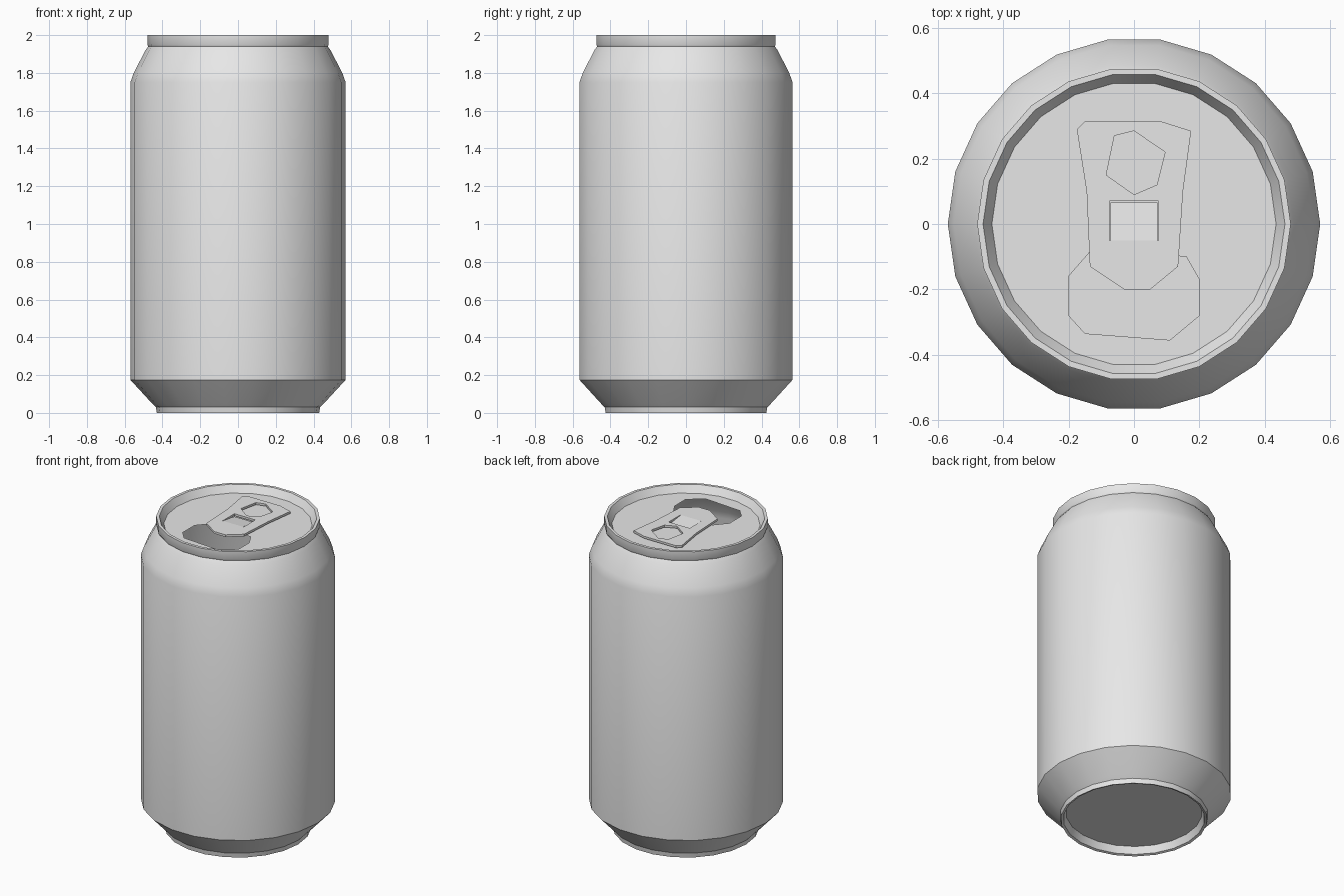
import bpy, bmesh, math

cube = bpy.data.objects.get("Cube")
if cube:
    bpy.data.objects.remove(cube, do_unlink=True)

SIDES = 22
LID_Z = 1.955
LID_R = 0.435

metal = bpy.data.materials.new("grey_metal")
metal.use_nodes = True
metal.diffuse_color = (0.8, 0.8, 0.8, 1)
metal.node_tree.nodes["Principled BSDF"].inputs["Base Color"].default_value = (0.8, 0.8, 0.8, 1)


def finish(name, bm, angle=30):
    mesh = bpy.data.meshes.new(name)
    bm.to_mesh(mesh)
    bm.free()
    obj = bpy.data.objects.new(name, mesh)
    bpy.context.collection.objects.link(obj)
    mesh.materials.append(metal)
    bpy.ops.object.select_all(action='DESELECT')
    obj.select_set(True)
    bpy.context.view_layer.objects.active = obj
    bpy.ops.object.shade_smooth_by_angle(angle=math.radians(angle))
    return obj


def circle(radius):
    return [(radius * math.cos(math.tau * i / SIDES),
             radius * math.sin(math.tau * i / SIDES)) for i in range(SIDES)]


def lathe(name, profile):
    # Profile runs from the inside of the base, up the wall, to the rim
    bm = bmesh.new()
    rings = [[bm.verts.new((x, y, z)) for x, y in circle(r)] for r, z in profile]
    for low, high in zip(rings, rings[1:]):
        for i in range(SIDES):
            j = (i + 1) % SIDES
            bm.faces.new((low[i], low[j], high[j], high[i]))
    bm.faces.new(rings[0][::-1])
    return finish(name, bm)


def plate(name, outlines, z, thickness=0):
    # First outline is the border, the others are holes
    bm = bmesh.new()
    edges = []
    for outline in outlines:
        vs = [bm.verts.new((x, y, z)) for x, y in outline]
        edges += [bm.edges.new((a, b)) for a, b in zip(vs, vs[1:] + vs[:1])]
    bmesh.ops.triangle_fill(bm, edges=edges, use_beauty=True, normal=(0, 0, 1))
    for f in bm.faces:
        if f.normal.z < 0:
            f.normal_flip()
    if thickness:
        result = bmesh.ops.extrude_face_region(bm, geom=bm.faces[:], use_keep_orig=True)
        for v in result["geom"]:
            if isinstance(v, bmesh.types.BMVert):
                v.co.z += thickness
        bmesh.ops.recalc_face_normals(bm, faces=bm.faces[:])
    return finish(name, bm)


# Can wall, base and rolled rim
lathe("can_body", [
    (0.40, 0.05), (0.415, 0.005), (0.43, 0.0), (0.435, 0.03), (0.455, 0.05),
    (0.57, 0.175), (0.57, 1.75), (0.552, 1.80), (0.49, 1.92), (0.475, 1.94),
    (0.48, 1.95), (0.48, 2.0), (0.462, 2.0), (LID_R, LID_Z)])

# Lid with the open mouth
mouth = [(-0.13, -0.08), (-0.20, -0.16), (-0.20, -0.28), (-0.15, -0.335),
         (0.11, -0.355), (0.20, -0.28), (0.20, -0.17), (0.16, -0.10)]
plate("lid", [circle(LID_R), mouth], LID_Z)

# Pull tab with finger hole and rivet slot
tab = [(-0.175, 0.29), (-0.15, 0.315), (0.08, 0.315), (0.175, 0.285),
       (0.15, 0.10), (0.135, -0.13), (0.05, -0.20), (-0.03, -0.20), (-0.135, -0.13), (-0.145, 0.10)]
finger_hole = [(-0.085, 0.15), (-0.06, 0.27), (0.0, 0.285), (0.095, 0.22), (0.07, 0.12), (0.0, 0.09)]
slot = [(-0.075, -0.05), (-0.075, 0.07), (0.075, 0.07), (0.075, -0.05)]
plate("pull_tab", [tab, finger_hole, slot], LID_Z + 0.008, 0.014)

# Tongue bending from the tab down to the lid
bm = bmesh.new()
top, low = LID_Z + 0.022, LID_Z + 0.006
bm.faces.new([bm.verts.new(p) for p in (
    (-0.072, -0.05, top), (0.072, -0.05, top), (0.072, 0.066, low), (-0.072, 0.066, low))])
finish("tab_tongue", bm)
